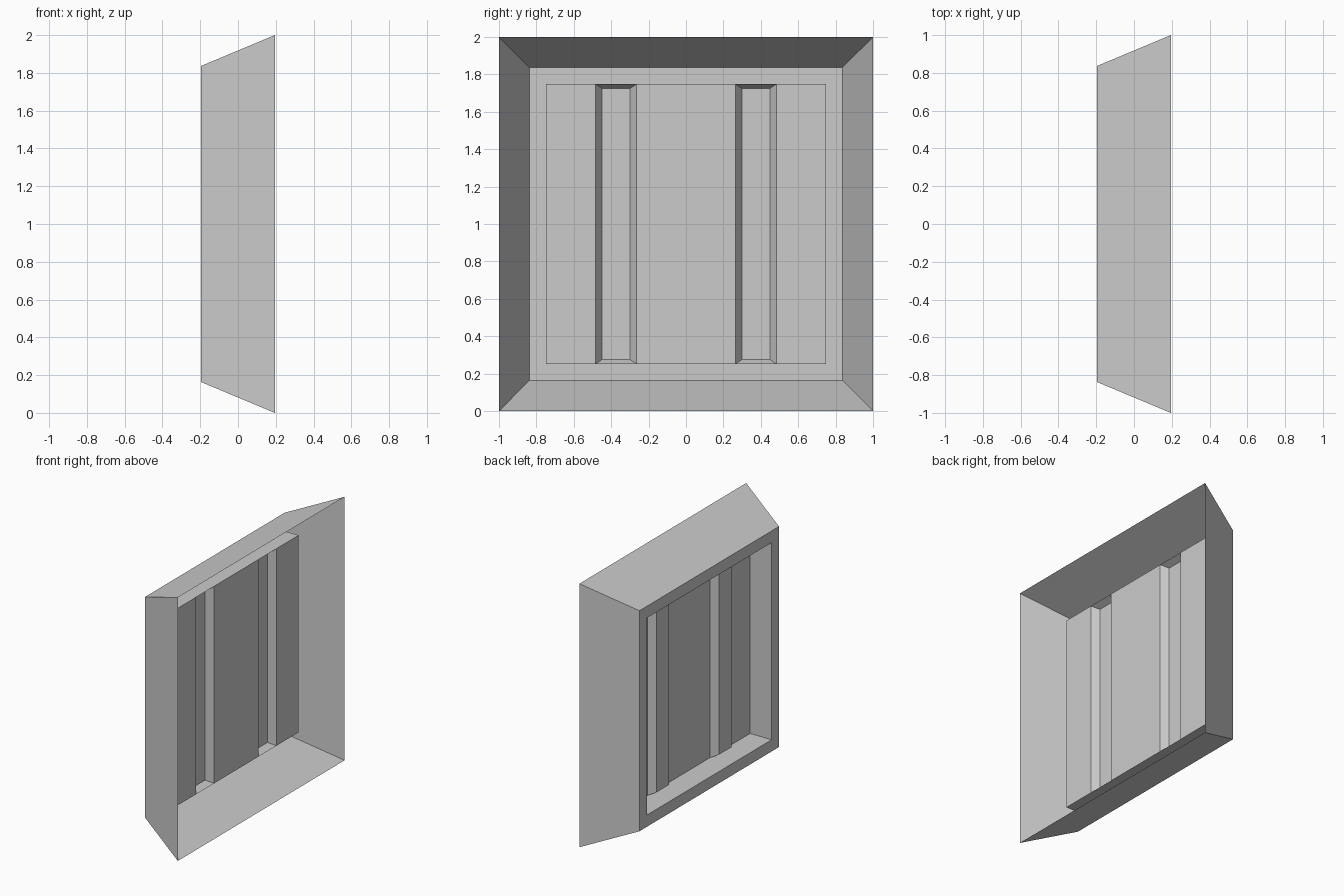
import bpy, bmesh

if "Cube" in bpy.data.objects:
    bpy.data.objects.remove(bpy.data.objects["Cube"])


def ring(x, y0, y1, z0, z1):
    """Rectangle of points in a plane of constant x."""
    return [(x, y0, z0), (x, y1, z0), (x, y1, z1), (x, y0, z1)]


def square(x, h):
    return ring(x, -h, h, 1 - h, 1 + h)


def loft(bm, rings, cap=False):
    """Join successive rectangles with quads, optionally closing the last."""
    loops = [[bm.verts.new(p) for p in r] for r in rings]
    for a, b in zip(loops, loops[1:]):
        for i in range(4):
            j = (i + 1) % 4
            bm.faces.new((a[i], a[j], b[j], b[i]))
    if cap:
        bm.faces.new(loops[-1])


def finish(bm, name):
    bmesh.ops.remove_doubles(bm, verts=bm.verts, dist=1e-4)
    mesh = bpy.data.meshes.new(name)
    bm.to_mesh(mesh)
    bm.free()
    obj = bpy.data.objects.new(name, mesh)
    bpy.context.collection.objects.link(obj)
    return obj


P = 0.748          # panel half size
FACE = -0.015      # panel plane
FLOOR = -0.067     # groove floor plane
Z0, Z1 = 1 - P, 1 + P

# Thin flared surround, flat back rim and the walls of the recess
bm = bmesh.new()
loft(bm, [square(0.195, 1.0), square(-0.195, 0.837),
          square(-0.195, P), square(FACE, P)])
finish(bm, "flared_frame")

# Pressed panel: flat strips with two tapered vertical grooves
bm = bmesh.new()
c, w = P / 2, 0.109
for y0, y1 in ((-P, -c - w), (-c + w, c - w), (c + w, P)):
    bm.faces.new([bm.verts.new(p) for p in ring(FACE, y0, y1, Z0, Z1)])
for s in (-c, c):
    loft(bm, [ring(FACE, s - w, s + w, Z0, Z1),
              ring(FLOOR, s - 0.074, s + 0.074, Z0 + 0.024, Z1 - 0.024)], cap=True)
finish(bm, "grooved_panel")
